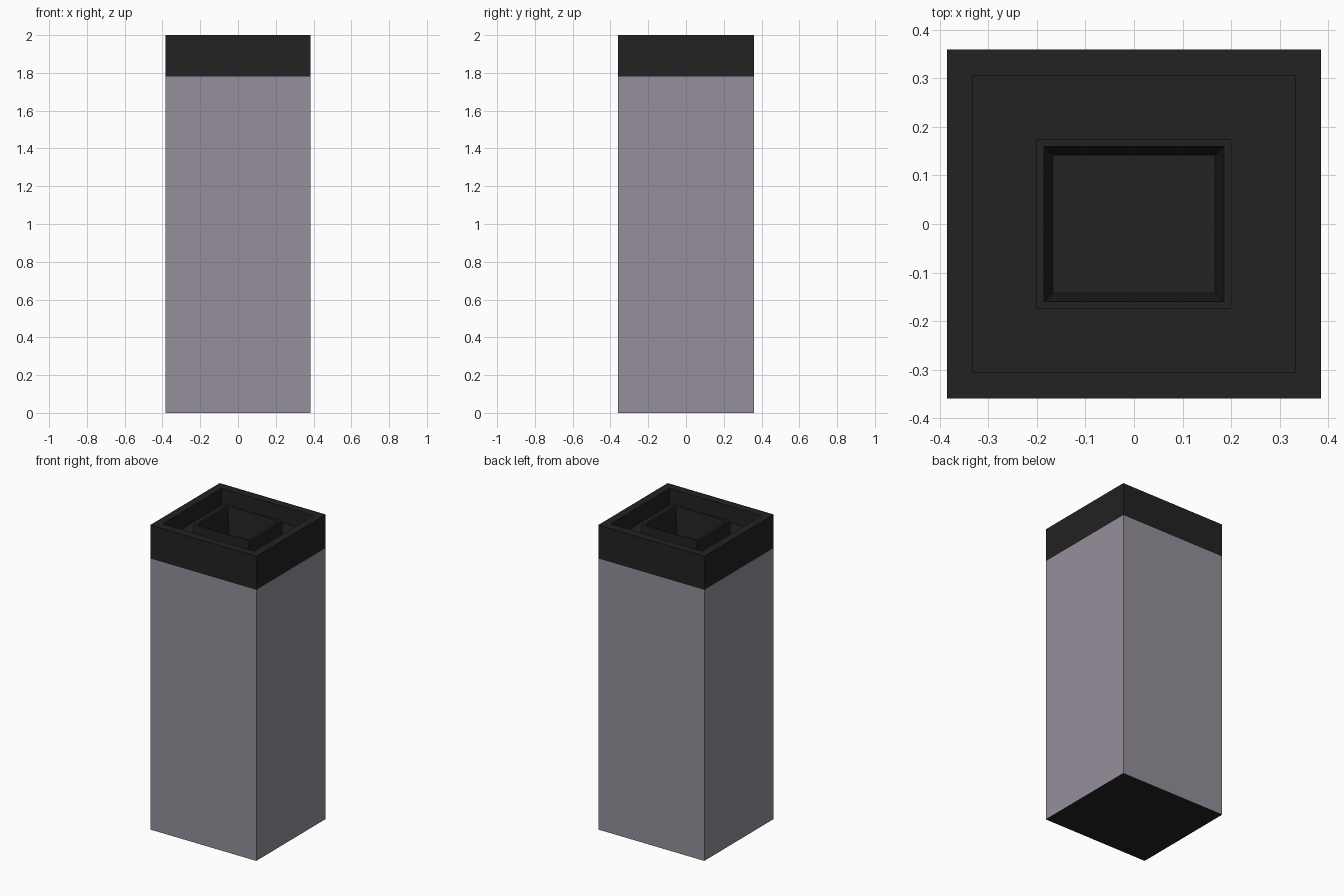
import bpy, bmesh

if "Cube" in bpy.data.objects:
    bpy.data.objects.remove(bpy.data.objects["Cube"])


def material(name, rgb):
    m = bpy.data.materials.new(name)
    m.diffuse_color = (*rgb, 1.0)
    m.use_nodes = True
    m.node_tree.nodes["Principled BSDF"].inputs["Base Color"].default_value = m.diffuse_color
    return m


grey = material("warm grey", (0.30, 0.275, 0.325))
black = material("soft black", (0.0159, 0.0159, 0.0159))


def nested_rects(name, rings, mats, cap_start=False, cap_end=False):
    """Skin a stack of rectangles given as (half width, half depth, height)."""
    bm = bmesh.new()
    loops = [[bm.verts.new((sx * x, sy * y, z))
              for sx, sy in ((-1, -1), (1, -1), (1, 1), (-1, 1))]
             for x, y, z in rings]
    for a, b in zip(loops, loops[1:]):
        for i in range(4):
            j = (i + 1) % 4
            bm.faces.new((a[i], a[j], b[j], b[i]))
    if cap_start:
        bm.faces.new(loops[0][::-1])
    if cap_end:
        bm.faces.new(loops[-1])
    # Downward faces take the last material
    bm.normal_update()
    for f in bm.faces:
        f.material_index = len(mats) - 1 if f.normal.z < -0.9 else 0
    mesh = bpy.data.meshes.new(name)
    bm.to_mesh(mesh)
    bm.free()
    for m in mats:
        mesh.materials.append(m)
    ob = bpy.data.objects.new(name, mesh)
    bpy.context.collection.objects.link(ob)
    return ob


W, D = 0.385, 0.36

# Grey column with a black underside
nested_rects("column_body", [(W, D, 0), (W, D, 1.78)], [grey, black], cap_start=True)

# Black cap: outer rim, recessed tray, raised inner collar, tapered well
nested_rects("top_cap", [
    (W, D, 1.78), (W, D, 2.0),
    (0.333, 0.306, 2.0), (0.333, 0.306, 1.89),
    (0.201, 0.174, 1.89), (0.201, 0.174, 1.98),
    (0.185, 0.16, 1.98), (0.167, 0.142, 1.78),
], [black], cap_end=True)
